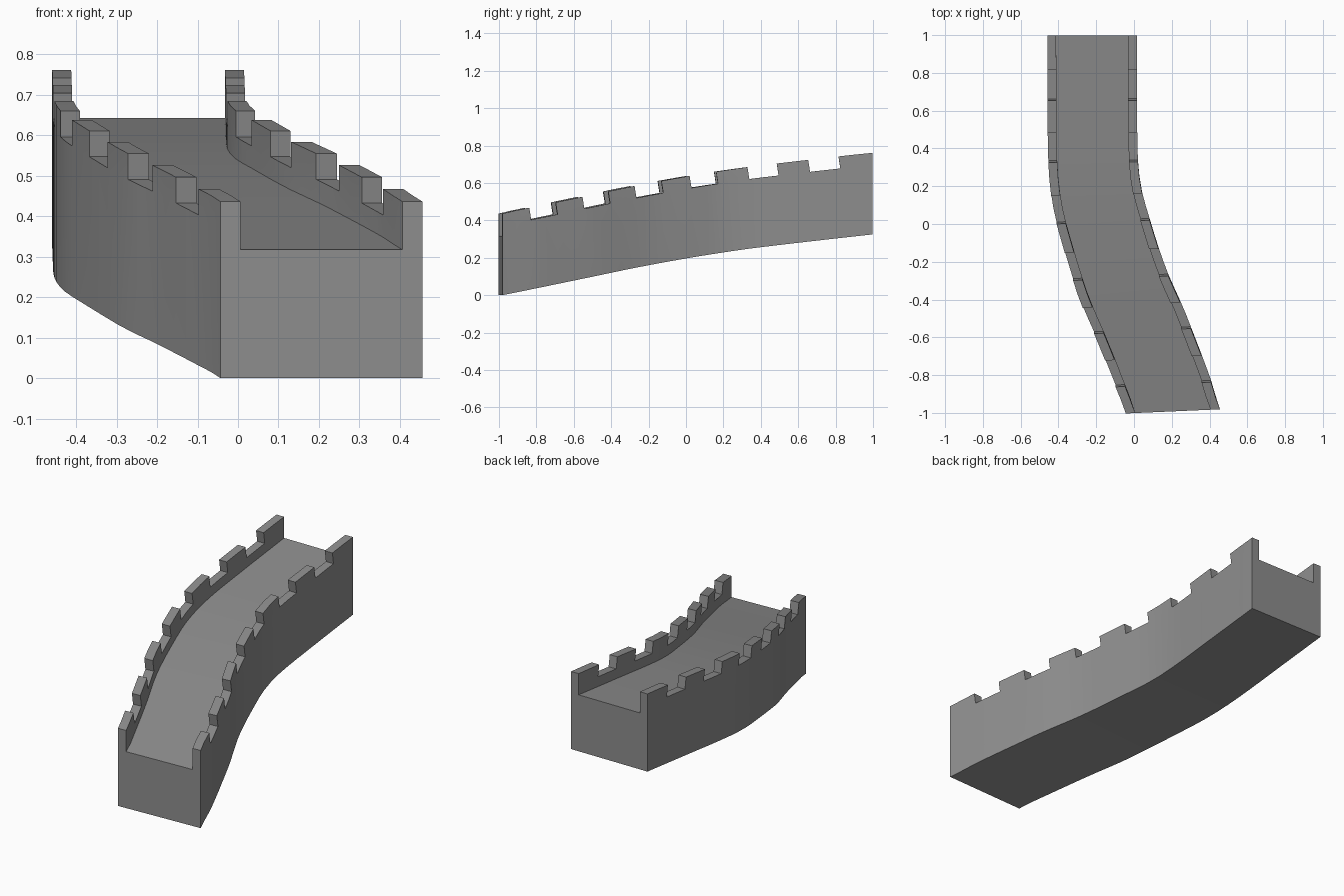
import bpy, bmesh

if "Cube" in bpy.data.objects:
    bpy.data.objects.remove(bpy.data.objects["Cube"])

# Segment boundaries along the wall: merlon, gap, merlon, ...
CUTS = [-0.992, -0.84, -0.70, -0.557, -0.42, -0.277, -0.132, 0.02,
        0.165, 0.337, 0.495, 0.663, 0.825, 0.998]
# Path points: y, centre x, base z
PATH = [(-0.992, 0.206, 0.0), (-0.85, 0.159, 0.029), (-0.57, 0.05, 0.087),
        (-0.29, -0.066, 0.145), (0.0, -0.158, 0.198), (0.165, -0.198, 0.224),
        (0.34, -0.2165, 0.249), (0.66, -0.2205, 0.287), (0.998, -0.222, 0.325)]
HALF, THICK = 0.237, 0.047
FLOOR, GAP_TOP, MERLON = 0.317, 0.372, 0.064


def tangent(i, c):
    a, b = PATH[max(i - 1, 0)], PATH[min(i + 1, len(PATH) - 1)]
    return (b[c] - a[c]) / (b[0] - a[0])


def sample(y, c):
    """Smooth cubic through the path points."""
    i = 0
    while i < len(PATH) - 2 and y > PATH[i + 1][0]:
        i += 1
    h = PATH[i + 1][0] - PATH[i][0]
    t = (y - PATH[i][0]) / h
    return ((2*t**3 - 3*t**2 + 1) * PATH[i][c] + (t**3 - 2*t**2 + t) * h * tangent(i, c)
            + (3*t**2 - 2*t**3) * PATH[i + 1][c] + (t**3 - t**2) * h * tangent(i + 1, c))


# Channel-shaped cross-section: (side offset, height)
INNER = HALF - THICK
PROFILE = [(-HALF, 0), (-HALF, GAP_TOP), (-INNER, GAP_TOP), (-INNER, FLOOR),
           (INNER, FLOOR), (INNER, GAP_TOP), (HALF, GAP_TOP), (HALF, 0)]

SUB = 2
stations = []
for a, b in zip(CUTS, CUTS[1:]):
    stations += [a + (b - a) * k / SUB for k in range(SUB)]
stations.append(CUTS[-1])

# Sweep the section along the path
bm = bmesh.new()
rings = []
for y in stations:
    slope = (sample(min(y + 0.02, 0.998), 1) - sample(max(y - 0.02, -0.992), 1)) / (
        min(y + 0.02, 0.998) - max(y - 0.02, -0.992))
    widen = (1 + slope * slope) ** 0.5
    x, z = sample(y, 1), sample(y, 2)
    rings.append([bm.verts.new((x + u * widen, y - 0.085 * slope * u / 0.6, z + h))
                  for u, h in PROFILE])

n = len(PROFILE)
tops = {}
for i in range(len(rings) - 1):
    for j in range(n):
        k = (j + 1) % n
        f = bm.faces.new((rings[i][j], rings[i][k], rings[i + 1][k], rings[i + 1][j]))
        if j in (1, 5):
            tops.setdefault((j, i // SUB), []).append(f)
bm.faces.new(rings[0])
bm.faces.new(rings[-1][::-1])
bmesh.ops.recalc_face_normals(bm, faces=bm.faces[:])

# Raise every other stretch of both parapets into merlons, leaning with the slope
for (side, seg), faces in tops.items():
    if seg % 2 == 0:
        new = bmesh.ops.extrude_face_region(bm, geom=faces)
        for v in [g for g in new["geom"] if isinstance(g, bmesh.types.BMVert)]:
            v.co.z += MERLON
            if abs(v.co.y) < 0.97:
                v.co.y -= 0.01
        bmesh.ops.delete(bm, geom=[f for f in faces if f.is_valid], context='FACES_ONLY')
bmesh.ops.recalc_face_normals(bm, faces=bm.faces[:])

mesh = bpy.data.meshes.new("castle_wall")
bm.to_mesh(mesh)
bm.free()
wall = bpy.data.objects.new("castle_wall", mesh)
bpy.context.collection.objects.link(wall)

# Plain grey stone
stone = bpy.data.materials.new("grey stone")
stone.diffuse_color = (0.27, 0.27, 0.27, 1)
stone.use_nodes = True
stone.node_tree.nodes["Principled BSDF"].inputs["Base Color"].default_value = stone.diffuse_color
mesh.materials.append(stone)

bpy.context.view_layer.objects.active = wall
wall.select_set(True)
bpy.ops.object.shade_smooth_by_angle(angle=0.5)
